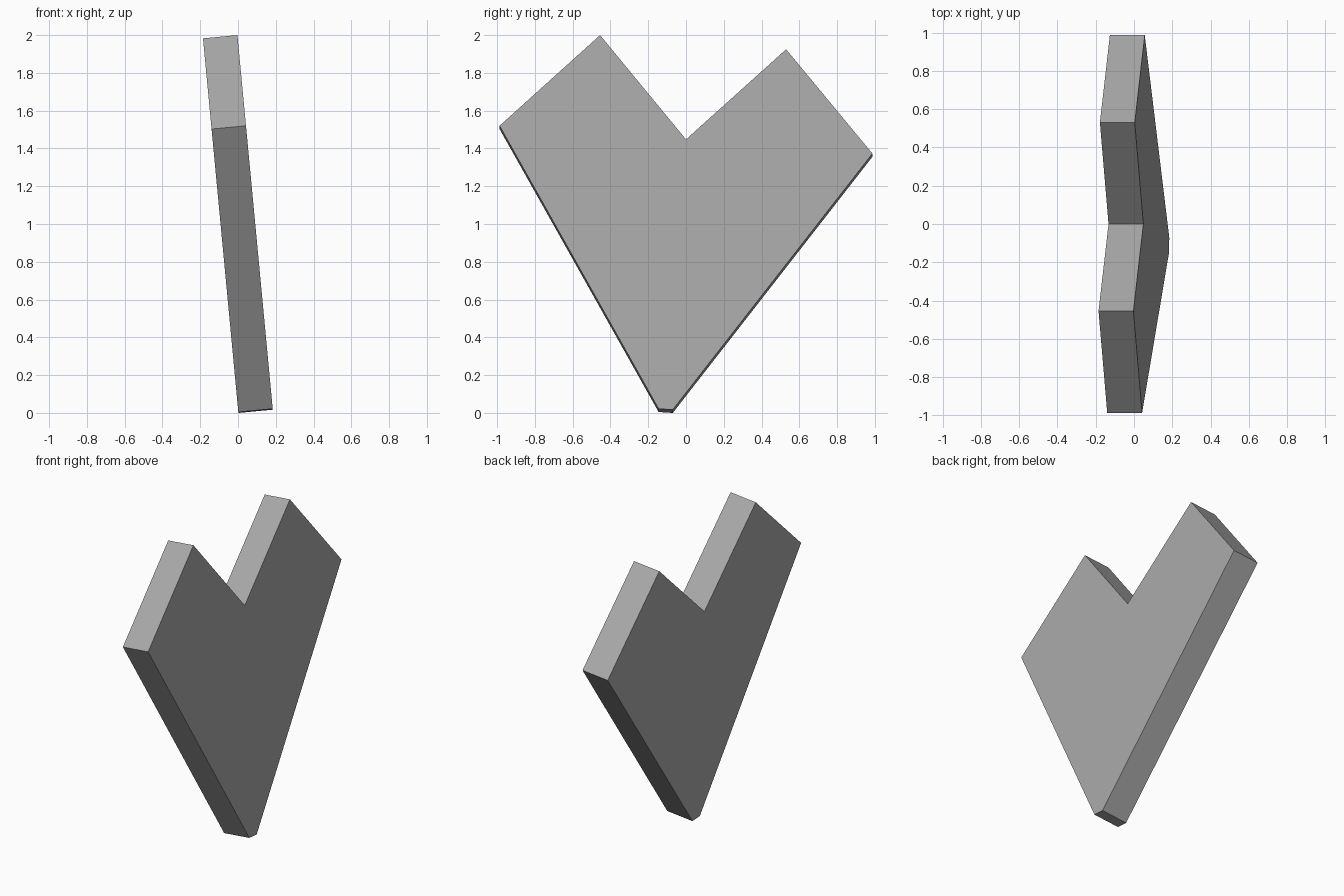
import bpy, bmesh
from mathutils import Vector

cube = bpy.data.objects.get("Cube")
if cube:
    bpy.data.objects.remove(cube, do_unlink=True)

# Single grey material
grey = bpy.data.materials.new("mid_grey")
grey.use_nodes = True
colour = (0.40, 0.40, 0.40, 1.0)
grey.diffuse_color = colour
grey.node_tree.nodes["Principled BSDF"].inputs["Base Color"].default_value = colour

# Angular heart outline as (y, z), lying on a plane that leans towards -x
OUTLINE = [(-0.145, 0.022), (-0.07, 0.017), (0.987, 1.373), (0.53, 1.925),
           (0.0, 1.448), (-0.455, 2.0), (-0.987, 1.52)]
LEAN = 0.0945          # sideways shift per unit of height
THICKNESS = 0.183      # slab depth, square to the leaning plane
depth = -THICKNESS * Vector((1, 0, LEAN)).normalized()

# Slab: fill the outline, then extrude it
bm = bmesh.new()
face = bm.faces.new([bm.verts.new((0.184 - LEAN * (z - 0.02), y, z)) for y, z in OUTLINE])
result = bmesh.ops.extrude_face_region(bm, geom=[face], use_keep_orig=True)
moved = [g for g in result["geom"] if isinstance(g, bmesh.types.BMVert)]
bmesh.ops.translate(bm, verts=moved, vec=depth)
bmesh.ops.recalc_face_normals(bm, faces=bm.faces)

mesh = bpy.data.meshes.new("heart_slab")
bm.to_mesh(mesh)
bm.free()
mesh.materials.append(grey)
slab = bpy.data.objects.new("heart_slab", mesh)
bpy.context.collection.objects.link(slab)
